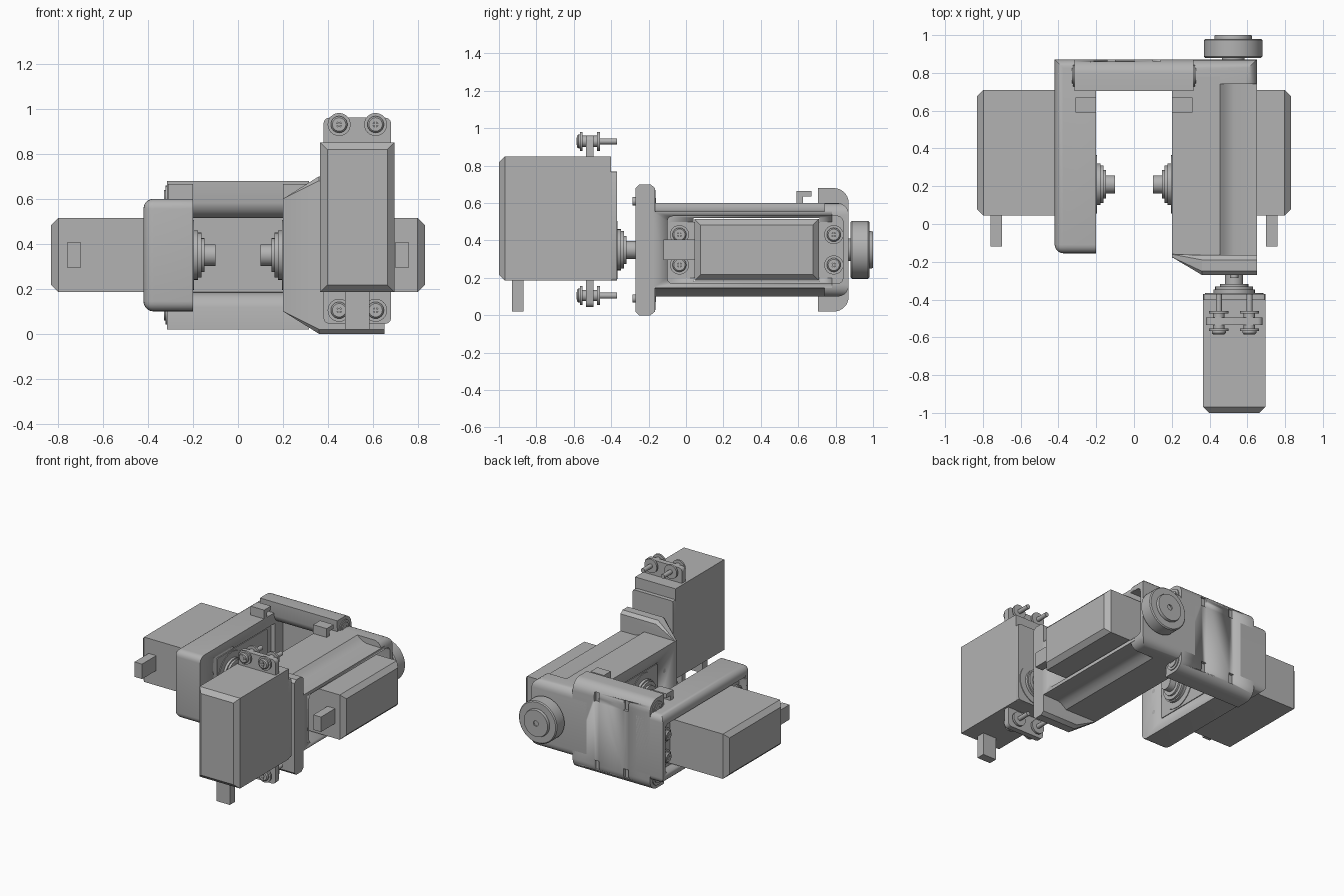
import bpy, bmesh, math
from mathutils import Matrix, Vector

if "Cube" in bpy.data.objects:
    bpy.data.objects.remove(bpy.data.objects["Cube"])

GREY = (0.45, 0.45, 0.45, 1)
mat = bpy.data.materials.new("mid_grey")
mat.use_nodes = True
mat.diffuse_color = GREY
mat.node_tree.nodes["Principled BSDF"].inputs["Base Color"].default_value = GREY
ID = Matrix.Identity(4)


def finish(name, bm, m=ID):
    bm.transform(m)
    bmesh.ops.recalc_face_normals(bm, faces=bm.faces[:])
    mesh = bpy.data.meshes.new(name)
    bm.to_mesh(mesh)
    bm.free()
    ob = bpy.data.objects.new(name, mesh)
    bpy.context.collection.objects.link(ob)
    mesh.materials.append(mat)
    bpy.ops.object.select_all(action='DESELECT')
    ob.select_set(True)
    bpy.context.view_layer.objects.active = ob
    bpy.ops.object.shade_smooth_by_angle(angle=math.radians(32))
    return ob


def box(name, lo, hi, m=ID, bevel=0, segs=1, rule=None):
    """Box between two corners; rule picks the edges to bevel by their midpoint."""
    bm = bmesh.new()
    bmesh.ops.create_cube(bm, size=1)
    for v in bm.verts:
        v.co = [lo[i] if v.co[i] < 0 else hi[i] for i in range(3)]
    if bevel:
        edges = [e for e in bm.edges if rule is None or rule((e.verts[0].co + e.verts[1].co) / 2)]
        bmesh.ops.bevel(bm, geom=edges, offset=bevel, segments=segs, profile=0.5, affect='EDGES')
    return finish(name, bm, m)


def turned(name, centre, profile, m=ID, sides=32):
    """Stepped round part along local z from (radius, height) pairs."""
    bm = bmesh.new()
    rings = []
    for r, h in profile:
        rings.append([bm.verts.new((centre[0] + r * math.cos(math.tau * i / sides),
                                    centre[1] + r * math.sin(math.tau * i / sides), h))
                      for i in range(sides)])
    for a, b in zip(rings, rings[1:]):
        for i in range(sides):
            j = (i + 1) % sides
            bm.faces.new((a[i], a[j], b[j], b[i]))
    bm.faces.new(rings[0])
    bm.faces.new(rings[-1])
    return finish(name, bm, m)


def extrude_x(name, pts, x0, x1):
    bm = bmesh.new()
    face = bm.faces.new([bm.verts.new((x0, y, z)) for y, z in pts])
    ext = bmesh.ops.extrude_face_region(bm, geom=[face])
    for v in ext["geom"]:
        if isinstance(v, bmesh.types.BMVert):
            v.co.x = x1
    return finish(name, bm)


def cut(ob, *cutters):
    for c in cutters:
        mod = ob.modifiers.new("cut", 'BOOLEAN')
        mod.operation, mod.solver, mod.object = 'DIFFERENCE', 'EXACT', c
        bpy.context.view_layer.objects.active = ob
        bpy.ops.object.modifier_apply(modifier=mod.name)
        bpy.data.objects.remove(c)


def frame(cx, cy, cz, origin):
    """Matrix from three axis directions and an origin."""
    m = Matrix((cx, cy, cz)).transposed().to_4x4()
    m.translation = Vector(origin)
    return m


X, Y, Z = Vector((1, 0, 0)), Vector((0, 1, 0)), Vector((0, 0, 1))


def servo(tag, m):
    """Local x is width, y is length with the shaft at 0, z runs from tail to shaft."""
    box(tag + "_servo_body", (-.165, -.165, 0), (.165, .5, .6), m, .032, 1, lambda c: c.z < .01)
    case = box(tag + "_servo_lid", (-.165, -.165, .595), (.165, .42, .63), m, .015, 2,
               lambda c: abs(c.x) > .16 and abs(c.z - .6125) < .01)
    box(tag + "_servo_cable", (-.055, -.33, .07), (.055, -.16, .132), m)
    for end, lo, hi in (("near", -.305, -.16), ("far", .49, .61)):
        box(f"{tag}_servo_{end}_tab", (-.15, lo, .465), (.15, hi, .505), m, .025, 3,
            lambda c, s=lo < 0: abs(c.x) > .14 and abs(c.z - .485) < .01
            and (c.y < -.2 if s else c.y > .55))
        for sx in (-1, 1):
            y = -.245 if lo < 0 else .58
            turned(f"{tag}_servo_{end}_screw", (sx * .081, y),
                   [(.012, .428), (.012, .416), (.03, .416), (.037, .424), (.037, .434),
                    (.051, .434), (.051, .447), (.03, .447), (.03, .525), (.051, .525),
                    (.051, .54), (.016, .54), (.016, .63)], m, 24)
            for a, b in ((.02, .005), (.005, .02)):
                box(f"{tag}_screw_cross", (sx * .081 - a, y - b, .414),
                    (sx * .081 + a, y + b, .42), m)
    # Gear case ring, horn and output shaft
    turned(tag + "_servo_horn", (0, 0),
           [(.155, .6), (.155, .635), (.11, .635), (.11, .653), (.1, .653), (.1, .668),
            (.075, .668), (.075, .682), (.048, .682), (.048, .73)], m)


servo("front", frame(X, Z, Y, (.53, -1, .35)))
for tag, s in (("left", 1), ("right", -1)):
    servo(tag, frame(Z, Y, -s * X, (s * .83, .21, .35)))


def pocket(s, outer):
    """Cutters for the servo recess and its opening to the inside."""
    xs = sorted((s * .36, s * outer))
    a = box("pocket_cutter", (xs[0], -.1, .17), (xs[1], .84, .53), ID, .03, 3,
            lambda c: abs(c.y - .37) > .4 and abs(c.z - .35) > .1)
    xs = sorted((s * .15, s * .5))
    b = box("opening_cutter", (xs[0], .04, .18), (xs[1], .715, .52))
    a.hide_render = b.hide_render = True
    return a, b


# Right arm, a rounded tray holding its servo
arm = box("right_arm", (-.42, -.155, .1), (-.2, .87, .6), ID, .045, 5,
          lambda c: c.x < -.4 and c.y < .8 or c.y < -.1 and abs(c.z - .35) > .2
          or c.y > .8 and abs(c.z - .35) > .2)
cut(arm, *pocket(-1, .6))

# Left arm, a taller inner beam sloping down to a side ledge
bm = bmesh.new()
half = [(.2, .6), (.455, .6), (.475, .583), (.5, .566), (.53, .557), (.65, .555)]
section = half + [(x, .7 - z) for x, z in reversed(half)]
base = bm.faces.new([bm.verts.new((x, -.18, z)) for x, z in section])
for v in bmesh.ops.extrude_face_region(bm, geom=[base])["geom"]:
    if isinstance(v, bmesh.types.BMVert):
        v.co.y = .78
arm = finish("left_arm", bm)
cut(arm, *pocket(1, .8))
end = box("left_arm_back_end", (.2, .74, .1), (.65, .87, .6), ID, .06, 5,
          lambda c: c.y > .8 and abs(c.z - .35) > .2)
cut(end, *pocket(1, .8))

# Left arm front plate with tapered inner side
bm = bmesh.new()
for z0, z1, zin in ((0, .02, .1), (.7, .68, .6)):
    for x in (.36, .65):
        for y, z in ((-.27, z1), (-.25, z0), (-.19, z0), (-.165, z1)):
            bm.verts.new((x, y, z))
    bm.verts.new((.2, -.16, zin))
    bm.verts.new((.2, -.175, zin))
bmesh.ops.convex_hull(bm, input=bm.verts[:])
finish("left_arm_front_plate", bm)
for z in (.09, .61):
    turned("front_plate_screw", (.53, z), [(.022, -.285), (.022, -.26)],
           frame(X, Z, Y, (0, 0, 0)), 16)

# Back bridge: a channel with rolled top and bottom edges
def arc(cy, cz, r, a0, a1, n=8):
    return [(cy + r * math.cos(math.radians(a0 + (a1 - a0) * i / n)),
             cz + r * math.sin(math.radians(a0 + (a1 - a0) * i / n))) for i in range(n + 1)]


top = [(.81, .35), (.81, .515)] + arc(.785, .595, .08, 275, 190) + [(.705, .68)] \
    + arc(.79, .6, .08, 90, 0)
low = [(y, .7 - z) for y, z in reversed(top[1:])]
bridge = extrude_x("back_bridge", top + low, -.315, .315)
slots = [box("slot_cutter", (sx * .12 - .02, .85, z - .035), (sx * .12 + .02, .9, z + .035))
         for sx in (-1, 1) for z in (.1, .6)]
cut(bridge, *slots)
for s in (-1, 1):
    for z in (.1, .6):
        turned("bridge_screw", (.785, z), [(.058, .3), (.058, .322), (.04, .322), (.04, .328),
                                           (.02, .328), (.02, .324)],
               frame(Y, Z, s * X, (0, 0, 0)), 24)
    # Cable hooks on top of the arms
    xs = sorted((s * .2, s * .31))
    box("hook_post", (xs[0], .59, .59), (xs[1], .625, .665))
    box("hook_lip", (xs[0], .59, .635), (xs[1], .67, .665))

# Round idler at the back of the left arm
turned("idler_wheel", (.525, .35),
       [(.06, .85), (.06, .88), (.148, .88), (.155, .887), (.155, .973), (.148, .98), (.1, .98),
        (.1, .99), (.097, 1), (.02, 1), (.02, .99)], frame(X, Z, Y, (0, 0, 0)), 48)
